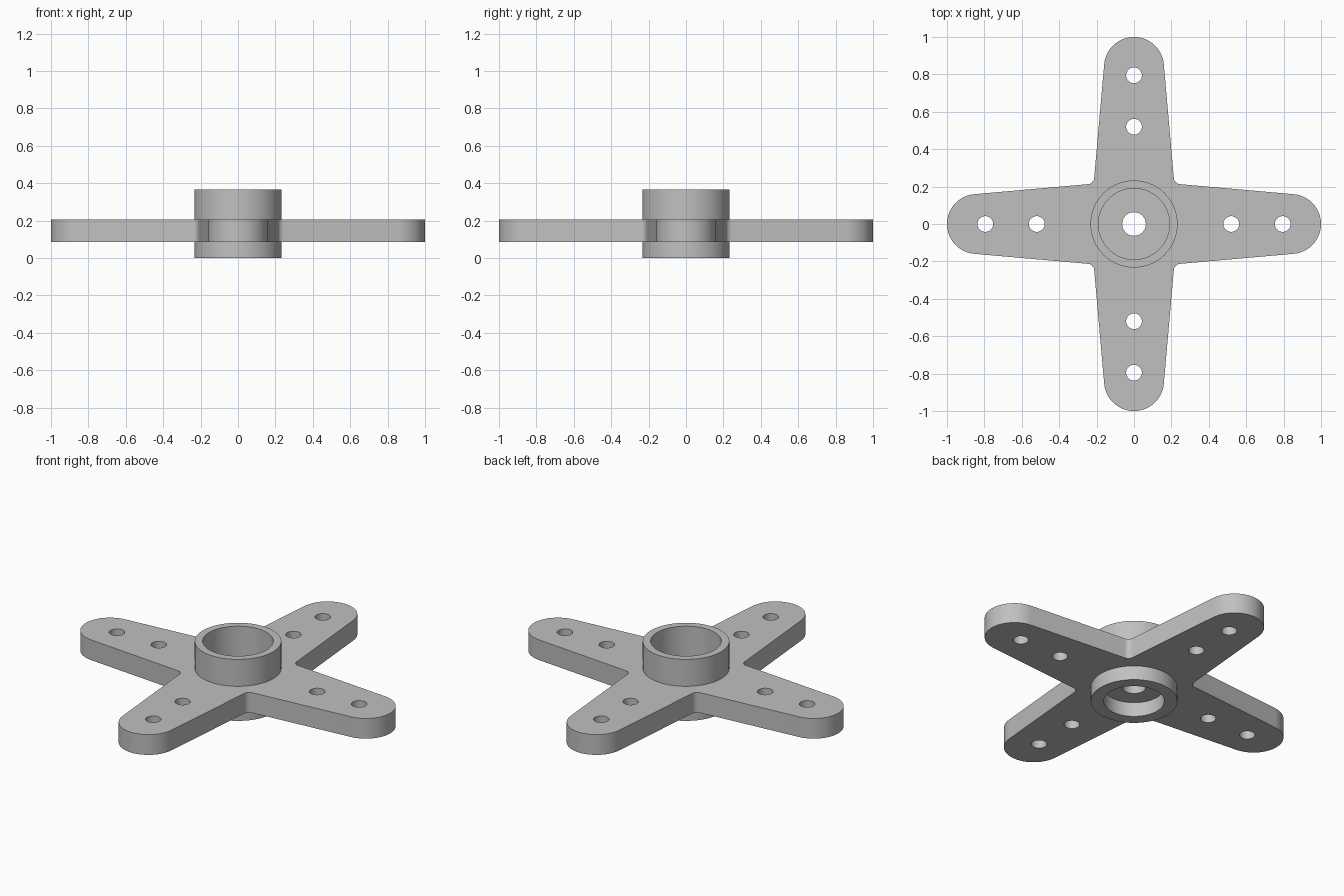
import bpy, bmesh
from math import pi, cos, sin, atan, radians
from mathutils import Vector, Matrix

if "Cube" in bpy.data.objects:
    bpy.data.objects.remove(bpy.data.objects["Cube"])

grey = bpy.data.materials.new("plain grey")
grey.use_nodes = True
color = (0.53, 0.53, 0.53, 1)
grey.diffuse_color = color
grey.node_tree.nodes["Principled BSDF"].inputs["Base Color"].default_value = color

PLATE_BOTTOM, PLATE_TOP = 0.085, 0.205
HUB_RADIUS, HUB_TOP = 0.233, 0.365
TIP_RADIUS = 0.16
TAPER = atan(0.088)


def arc(cx, cy, r, a0, a1, n):
    steps = [a0 + (a1 - a0) * i / n for i in range(n + 1)]
    return [Vector((cx + r * cos(a), cy + r * sin(a))) for a in steps]


def circle(cx, cy, r, n=40):
    return arc(cx, cy, r, 0, 2 * pi, n)[:-1]


def finish(name, mesh):
    obj = bpy.data.objects.new(name, mesh)
    bpy.context.collection.objects.link(obj)
    mesh.materials.clear()
    mesh.materials.append(grey)
    bpy.ops.object.select_all(action='DESELECT')
    bpy.context.view_layer.objects.active = obj
    obj.select_set(True)
    bpy.ops.object.shade_smooth_by_angle(angle=radians(30))
    return obj


# Outline of one arm: rounded tip, then the fillet into the next arm
tip = arc(1 - TIP_RADIUS, 0, TIP_RADIUS, TAPER - pi / 2, pi / 2 - TAPER, 28)
fillet_r = 0.035
# Fillet centre lies on the diagonal, fillet_r outside the tapered edge
edge_normal = Vector((sin(TAPER), cos(TAPER)))
c = (edge_normal.dot(tip[-1]) + fillet_r) / (edge_normal.x + edge_normal.y)
fillet = arc(c, c, fillet_r, -pi / 2 - TAPER, -pi - pi + pi + TAPER, 8)
outline = []
for k in range(4):
    turn = Matrix.Rotation(k * pi / 2, 2)
    outline += [turn @ p for p in tip + fillet]

# Screw holes along the arms and the opening for the hub
loops = [outline, circle(0, 0, HUB_RADIUS - 0.01, 64)]
for d in (0.52, 0.795):
    loops += [circle(x * d, y * d, 0.042) for x, y in ((1, 0), (0, 1), (-1, 0), (0, -1))]

# Cross plate, filled and extruded from the outline
curve = bpy.data.curves.new("cross_plate_outline", 'CURVE')
curve.dimensions = '2D'
curve.fill_mode = 'BOTH'
curve.extrude = (PLATE_TOP - PLATE_BOTTOM) / 2
for loop in loops:
    spline = curve.splines.new('POLY')
    spline.points.add(len(loop) - 1)
    for point, p in zip(spline.points, loop):
        point.co = (p.x, p.y, 0, 1)
    spline.use_cyclic_u = True
helper = bpy.data.objects.new("cross_plate_outline", curve)
bpy.context.collection.objects.link(helper)
bpy.context.view_layer.update()
graph = bpy.context.evaluated_depsgraph_get()
plate = bpy.data.meshes.new_from_object(helper.evaluated_get(graph))
bpy.data.objects.remove(helper)
bm = bmesh.new()
bm.from_mesh(plate)
bmesh.ops.remove_doubles(bm, verts=bm.verts, dist=0.0002)
bmesh.ops.translate(bm, verts=bm.verts, vec=(0, 0, (PLATE_TOP + PLATE_BOTTOM) / 2))
bmesh.ops.recalc_face_normals(bm, faces=bm.faces)
bm.to_mesh(plate)
bm.free()
finish("cross_plate", plate)

# Hub: a revolved section with a deep top pocket, a lower socket and a centre hole
section = [(0.063, PLATE_BOTTOM), (0.163, PLATE_BOTTOM), (0.163, 0), (HUB_RADIUS, 0),
           (HUB_RADIUS, HUB_TOP), (0.19, HUB_TOP), (0.19, 0.145), (0.063, 0.145)]
bm = bmesh.new()
verts = [bm.verts.new((r, 0, z)) for r, z in section]
edges = [bm.edges.new((verts[i - 1], verts[i])) for i in range(len(verts))]
bmesh.ops.spin(bm, geom=verts + edges, cent=(0, 0, 0), axis=(0, 0, 1),
               angle=2 * pi, steps=64, use_merge=True)
bmesh.ops.remove_doubles(bm, verts=bm.verts, dist=0.0002)
bmesh.ops.recalc_face_normals(bm, faces=bm.faces)
hub = bpy.data.meshes.new("hub")
bm.to_mesh(hub)
bm.free()
finish("hub", hub)
